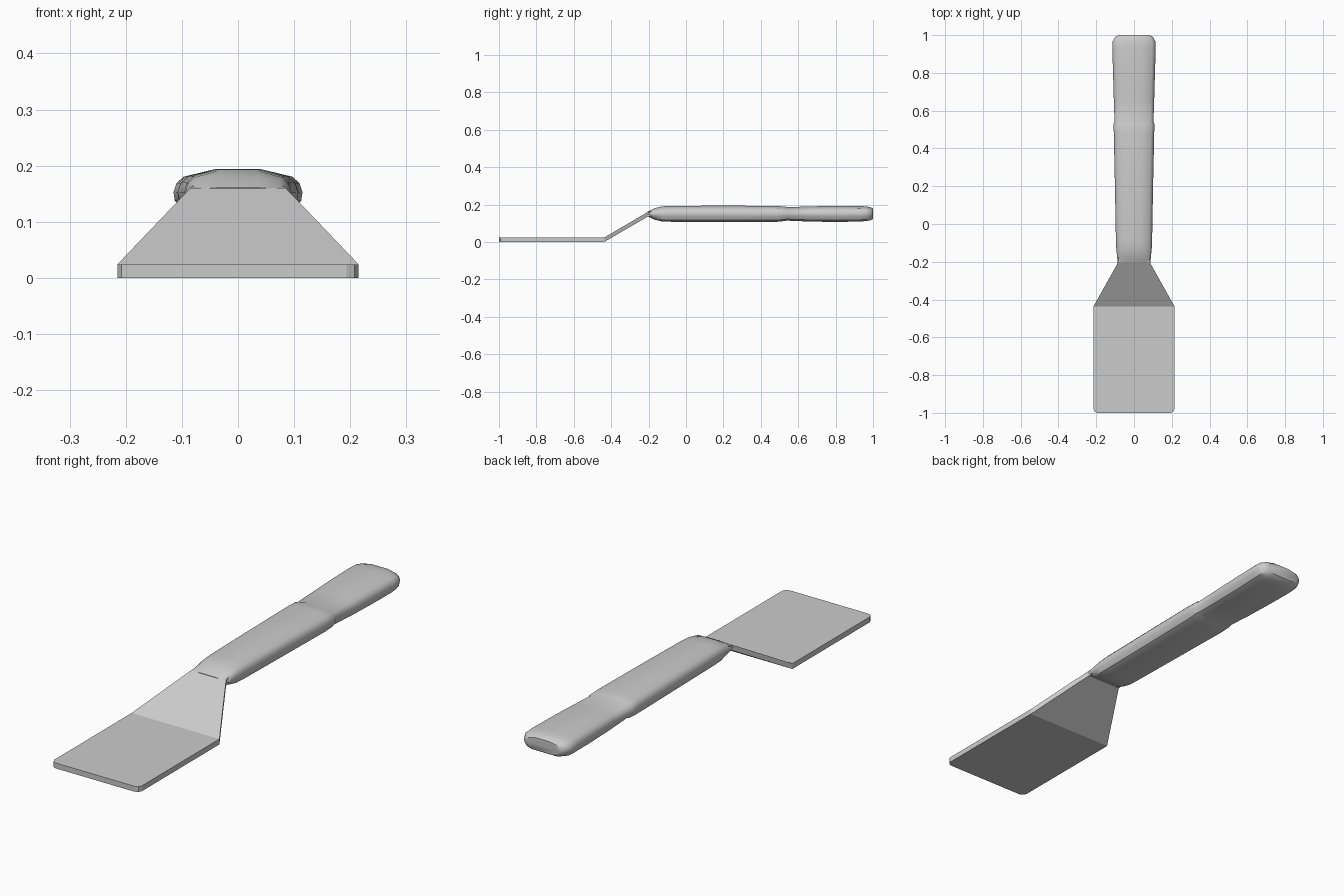
import bpy, bmesh

if "Cube" in bpy.data.objects:
    bpy.data.objects.remove(bpy.data.objects["Cube"])


def loft(name, rings, smooth_angle):
    """Skin closed rings of equal length and cap both ends."""
    bm = bmesh.new()
    loops = [[bm.verts.new(p) for p in ring] for ring in rings]
    n = len(loops[0])
    for a, b in zip(loops, loops[1:]):
        for i in range(n):
            j = (i + 1) % n
            bm.faces.new((a[i], a[j], b[j], b[i]))
    bm.faces.new(loops[0][::-1])
    bm.faces.new(loops[-1])
    bmesh.ops.recalc_face_normals(bm, faces=bm.faces)
    mesh = bpy.data.meshes.new(name)
    bm.to_mesh(mesh)
    bm.free()
    obj = bpy.data.objects.new(name, mesh)
    bpy.context.collection.objects.link(obj)
    bpy.ops.object.select_all(action='DESELECT')
    obj.select_set(True)
    bpy.context.view_layer.objects.active = obj
    bpy.ops.object.shade_smooth_by_angle(angle=smooth_angle)
    return obj


# Blade and bent neck: y, half width, bottom z, top z
blade_rows = [
    (-1.0, 0.193, 0, 0.024),
    (-0.993, 0.208, 0, 0.024),
    (-0.978, 0.215, 0, 0.024),
    (-0.437, 0.215, 0, 0.024),
    (-0.205, 0.085, 0.135, 0.16),
    (-0.17, 0.08, 0.14, 0.165),
]
loft("blade", [[(-w, y, lo), (w, y, lo), (w, y, hi), (-w, y, hi)]
               for y, w, lo, hi in blade_rows], 0.3)

# Handle cross-section, right half from bottom to top (unit size)
half = [(0.62, -1), (0.86, -0.78), (0.98, -0.3), (1, 0.05),
        (0.95, 0.45), (0.84, 0.72), (0.40, 1)]
section = half + [(-x, z) for x, z in reversed(half)]


def handle_ring(y, w, lo, hi):
    mid, h = (lo + hi) / 2, (hi - lo) / 2
    return [(x * w, y, mid + z * h) for x, z in section]


# Handle: y, half width, bottom z, top z, with a small step near y = 0.53
handle_rows = [
    (-0.207, 0.086, 0.138, 0.161),
    (-0.17, 0.090, 0.120, 0.180),
    (-0.13, 0.094, 0.110, 0.190),
    (-0.08, 0.096, 0.108, 0.193),
    (0.20, 0.101, 0.107, 0.194),
    (0.48, 0.107, 0.107, 0.193),
    (0.53, 0.108, 0.112, 0.189),
    (0.54, 0.103, 0.114, 0.186),
    (0.66, 0.107, 0.109, 0.190),
    (0.80, 0.111, 0.107, 0.193),
    (0.93, 0.115, 0.109, 0.192),
    (0.965, 0.114, 0.112, 0.190),
    (0.99, 0.100, 0.117, 0.185),
    (1.0, 0.082, 0.124, 0.178),
]
loft("handle", [handle_ring(*row) for row in handle_rows], 0.6)
